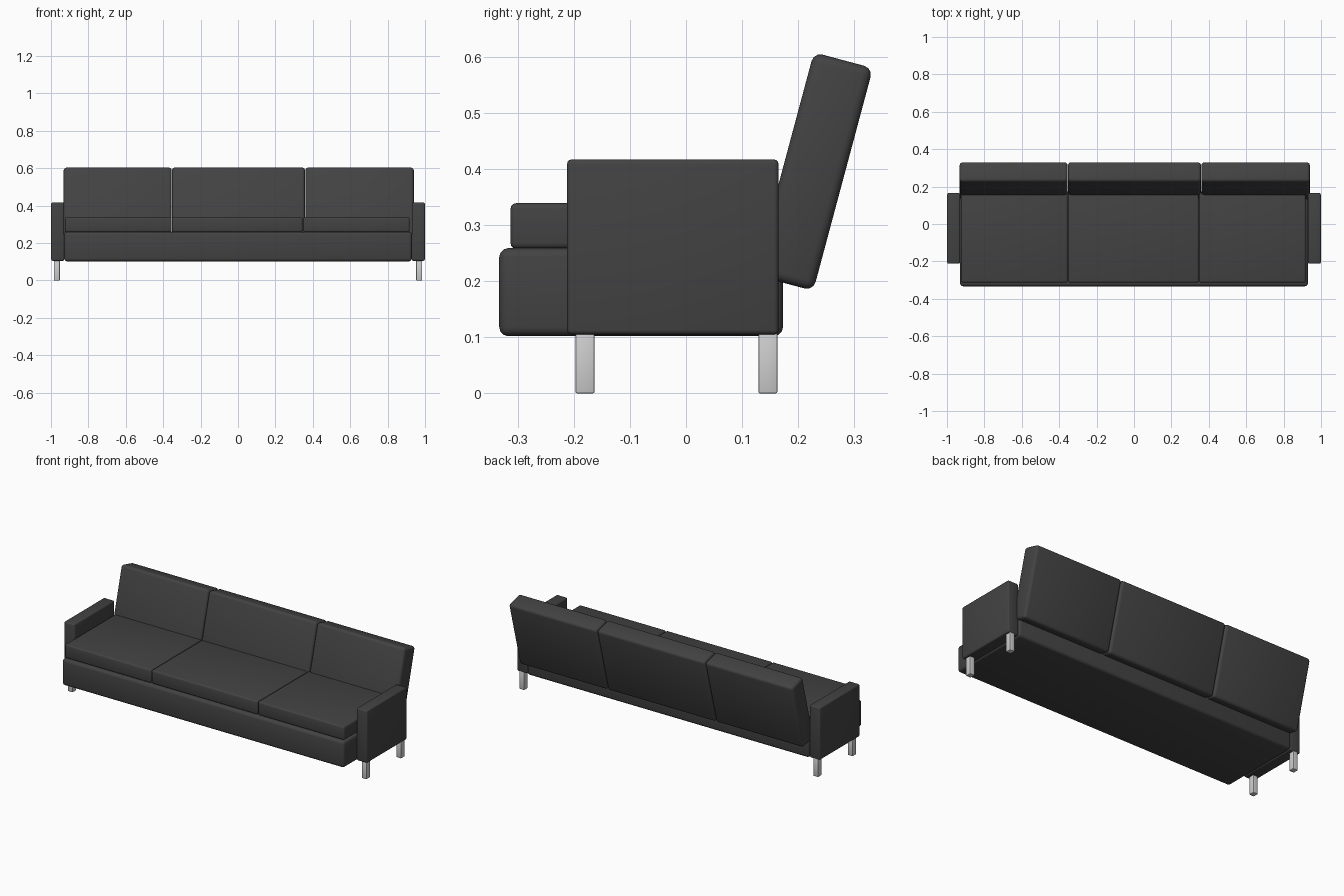
import bpy, math
from mathutils import Matrix

if "Cube" in bpy.data.objects:
    bpy.data.objects.remove(bpy.data.objects["Cube"])


def material(name, value):
    m = bpy.data.materials.new(name)
    m.diffuse_color = (value, value, value, 1)
    m.use_nodes = True
    m.node_tree.nodes["Principled BSDF"].inputs["Base Color"].default_value = m.diffuse_color
    return m


charcoal = material("charcoal fabric", 0.055)
silver = material("pale metal", 0.62)


def box(name, x, y, z, mat, bevel, tilt=0.0, segments=3):
    """Rounded box from (min, max) ranges, tilted about its own x axis."""
    size = [r[1] - r[0] for r in (x, y, z)]
    bpy.ops.mesh.primitive_cube_add(size=1, location=[sum(r) / 2 for r in (x, y, z)])
    ob = bpy.context.object
    ob.name = name
    ob.data.transform(Matrix.Diagonal((*size, 1)))
    ob.rotation_euler.x = tilt
    ob.data.materials.append(mat)
    mod = ob.modifiers.new("rounded edges", 'BEVEL')
    mod.width = bevel
    mod.segments = segments
    bpy.ops.object.modifier_apply(modifier=mod.name)
    bpy.ops.object.shade_smooth_by_angle(angle=math.radians(35))
    return ob


# Base under the cushions
box("base", (-0.93, 0.93), (-0.333, 0.173), (0.102, 0.259), charcoal, 0.016)

# Three seat cushions and three leaning back cushions
seat_x = [(-0.925, -0.355), (-0.353, 0.346), (0.348, 0.918)]
back_x = [(-0.932, -0.355), (-0.353, 0.358), (0.360, 0.940)]
for side, sx, bx in zip(("left", "middle", "right"), seat_x, back_x):
    box(side + "_seat_cushion", sx, (-0.313, 0.17), (0.258, 0.339), charcoal, 0.01)
    box(side + "_back_cushion", bx, (0.173, 0.282), (0.190, 0.601), charcoal, 0.016,
        tilt=-math.radians(15))

# Arms, each standing on two square legs
for side, s in (("left", -1), ("right", 1)):
    box(side + "_arm", sorted((s * 0.929, s * 0.999)), (-0.212, 0.165), (0.105, 0.417),
        charcoal, 0.008)
    for place, y in (("front", -0.18), ("back", 0.146)):
        box(f"{side}_{place}_leg", sorted((s * 0.953, s * 0.985)),
            (y - 0.017, y + 0.017), (0, 0.11), silver, 0.003, segments=2)
